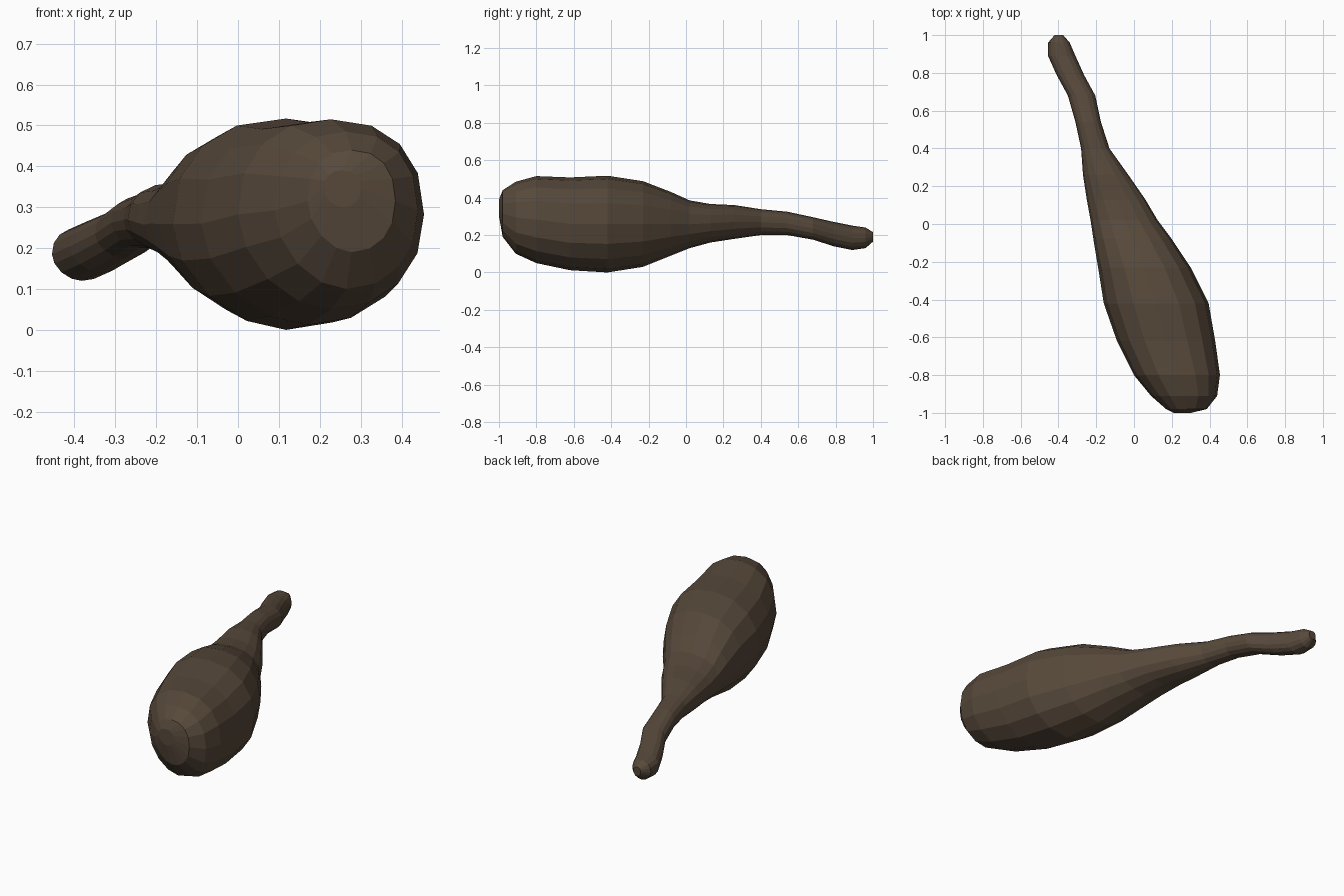
import bpy, bmesh
from math import cos, sin, pi

if "Cube" in bpy.data.objects:
    bpy.data.objects.remove(bpy.data.objects["Cube"])

SIDES = 16
# Stations along the club: y, x min, x max, z min, z max
STATIONS = [
    (-1.00, 0.21, 0.30, 0.30, 0.39),
    (-0.98, 0.17, 0.385, 0.19, 0.44),
    (-0.91, 0.09, 0.44, 0.10, 0.485),
    (-0.80, 0.00, 0.455, 0.05, 0.515),
    (-0.62, -0.09, 0.43, 0.012, 0.508),
    (-0.42, -0.16, 0.395, 0.00, 0.517),
    (-0.23, -0.19, 0.30, 0.03, 0.488),
    (-0.08, -0.215, 0.20, 0.09, 0.43),
    (0.02, -0.23, 0.125, 0.13, 0.385),
    (0.13, -0.25, 0.06, 0.16, 0.366),
    (0.26, -0.27, -0.03, 0.18, 0.36),
    (0.40, -0.28, -0.13, 0.20, 0.338),
    (0.54, -0.31, -0.175, 0.20, 0.325),
    (0.68, -0.35, -0.205, 0.175, 0.295),
    (0.79, -0.41, -0.265, 0.14, 0.27),
    (0.89, -0.455, -0.31, 0.12, 0.25),
    (0.96, -0.455, -0.34, 0.13, 0.24),
    (1.00, -0.42, -0.375, 0.165, 0.215),
]


def swell(v, power):
    return (abs(v) ** (2 / power)) * (1 if v >= 0 else -1)


def ring(bm, y, x0, x1, z0, z1):
    """Rounded cross-section, fuller on top and slimmer at lower left."""
    verts = []
    for i in range(SIDES):
        c, s = cos(2 * pi * i / SIDES), sin(2 * pi * i / SIDES)
        power = 2.3 if s >= 0 else (1.8 if c < 0 else 2.15)
        verts.append(bm.verts.new((
            (x0 + x1) / 2 + (x1 - x0) / 2 * swell(c, power), y,
            (z0 + z1) / 2 + (z1 - z0) / 2 * swell(s, power))))
    return verts


# Club: heavy rounded head tapering into a bent grip
bm = bmesh.new()
rings = [ring(bm, *st) for st in STATIONS]
for a, b in zip(rings, rings[1:]):
    for i in range(SIDES):
        j = (i + 1) % SIDES
        bm.faces.new((a[i], a[j], b[j], b[i]))
bm.faces.new(rings[0])
bm.faces.new(rings[-1])
bmesh.ops.recalc_face_normals(bm, faces=bm.faces)

mesh = bpy.data.meshes.new("wooden_club")
bm.to_mesh(mesh)
bm.free()
club = bpy.data.objects.new("wooden_club", mesh)
bpy.context.collection.objects.link(club)

# Dark wood
wood = bpy.data.materials.new("dark_wood")
wood.diffuse_color = (0.095, 0.066, 0.043, 1)
wood.use_nodes = True
wood.node_tree.nodes["Principled BSDF"].inputs["Base Color"].default_value = wood.diffuse_color
mesh.materials.append(wood)
